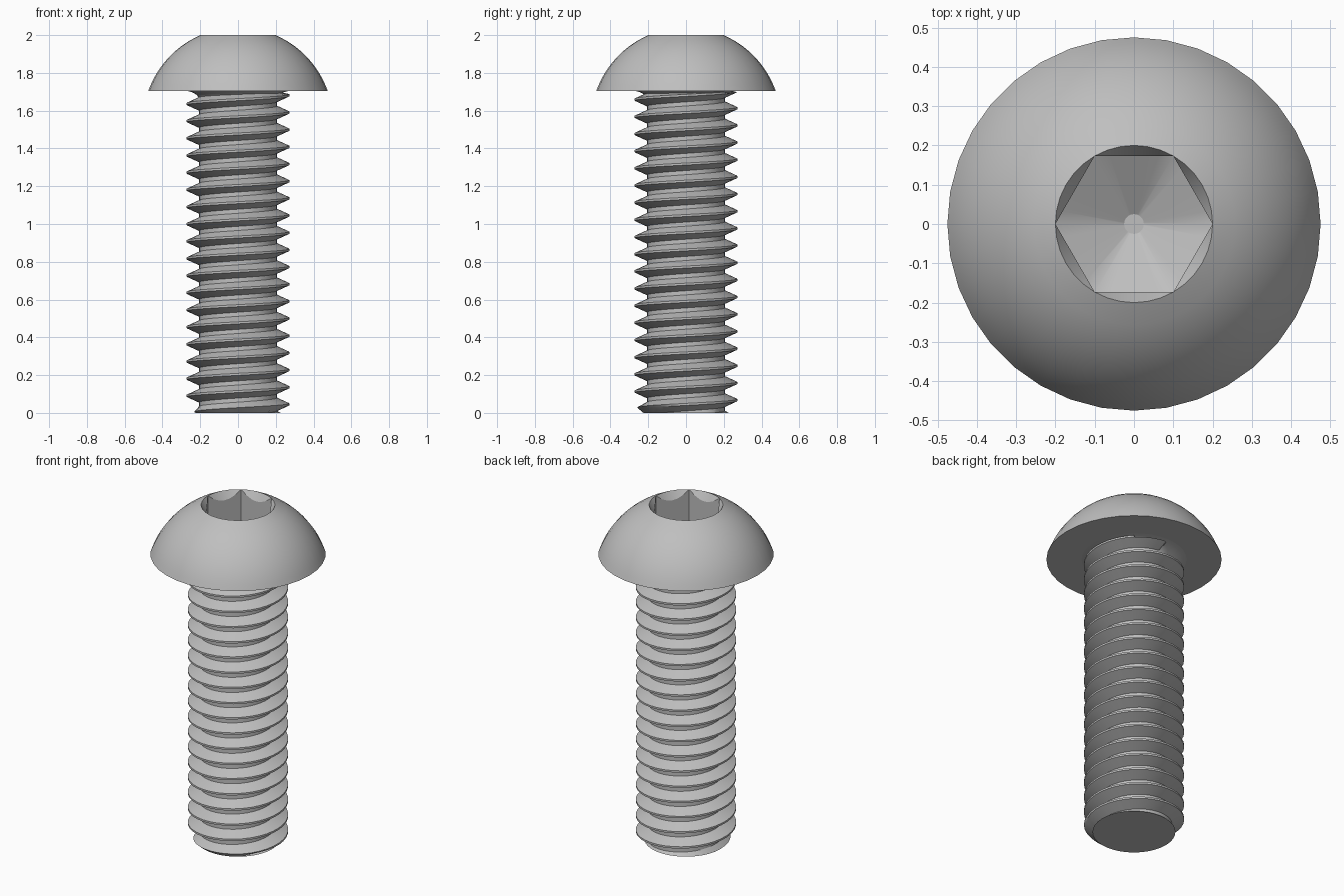
import bpy, bmesh
from math import sin, cos, pi, sqrt, radians

cube = bpy.data.objects.get("Cube")
if cube:
    bpy.data.objects.remove(cube)

steel = bpy.data.materials.new("grey steel")
steel.use_nodes = True
grey = (0.52, 0.52, 0.52, 1)
steel.diffuse_color = grey
steel.node_tree.nodes["Principled BSDF"].inputs["Base Color"].default_value = grey

SEGS = 36
HEAD_Z, TOP_Z = 1.705, 2.0
MAJOR, MINOR, PITCH = 0.272, 0.207, 0.0909
SOCKET_R = 0.2


def finish(bm, name):
    bmesh.ops.remove_doubles(bm, verts=bm.verts, dist=0.0002)
    bmesh.ops.recalc_face_normals(bm, faces=bm.faces)
    mesh = bpy.data.meshes.new(name)
    bm.to_mesh(mesh)
    bm.free()
    mesh.materials.append(steel)
    obj = bpy.data.objects.new(name, mesh)
    bpy.context.collection.objects.link(obj)
    bpy.ops.object.select_all(action='DESELECT')
    obj.select_set(True)
    bpy.context.view_layer.objects.active = obj
    bpy.ops.object.shade_smooth_by_angle(angle=radians(30))
    return obj


def loft(name, rings, cap_end=False):
    """Join rings, each a function from angle to (radius, height)."""
    bm = bmesh.new()
    rows = []
    for ring in rings:
        row = []
        for i in range(SEGS):
            a = 2 * pi * i / SEGS
            r, z = ring(a)
            row.append(bm.verts.new((r * cos(a), r * sin(a), z)))
        rows.append(row)
    for low, high in zip(rows, rows[1:]):
        for i in range(SEGS):
            j = (i + 1) % SEGS
            bm.faces.new((low[i], low[j], high[j], high[i]))
    if cap_end:
        bm.faces.new(rows[-1])
    return finish(bm, name)


def circle(r, z):
    return lambda a: (r, z)


def hex_radius(a):
    return SOCKET_R * cos(pi / 6) / cos(a % (pi / 3) - pi / 6)


# Domed head with countersunk hexagon socket and drill-point floor
centre_z, dome_r = 1.538, 0.503
rings = [circle(0.2, HEAD_Z), circle(0.475, HEAD_Z)]
for k in range(1, 10):
    z = HEAD_Z + (TOP_Z - HEAD_Z) * k / 10
    rings.append(circle(sqrt(dome_r ** 2 - (z - centre_z) ** 2), z))
rings += [
    circle(SOCKET_R, TOP_Z),
    lambda a: (hex_radius(a), TOP_Z - 1.73 * (SOCKET_R - hex_radius(a))),
    lambda a: (hex_radius(a), 1.81),
    circle(0.025, 1.72),
]
loft("domed_head", rings, cap_end=True)

# Fillet between the head and the shank
fillet = []
for k in range(7):
    a = pi / 2 * k / 6
    fillet.append(circle(0.285 - 0.08 * cos(a), HEAD_Z - 0.05 * (1 - sin(a))))
fillet = [circle(0.2, 1.64)] + fillet[:-1] + [circle(0.285, HEAD_Z)]
loft("neck_fillet", fillet)

# Right-handed threaded shank, trimmed at both ends and chamfered at the tip
profile = [(MINOR, -0.38), (MAJOR, -0.06), (MAJOR, 0.06), (MINOR, 0.38)]
tip_r, shank_top = 0.225, 1.7
turns = int(shank_top / PITCH) + 4
bm = bmesh.new()
strip = []
for i in range(turns * SEGS + 1):
    a = 2 * pi * i / SEGS
    row = []
    for r, offset in profile:
        z = 0.045 + PITCH * (i / SEGS - 2 + offset)
        r = min(r, tip_r + 1.2 * max(z, 0))
        if z <= 0:
            r, z = tip_r, 0
        elif z >= shank_top:
            r, z = MINOR, shank_top
        row.append(bm.verts.new((r * cos(a), r * sin(a), z)))
    strip.append(row)
for i in range(len(strip) - 1):
    b, c = strip[i], strip[i + 1]
    for k in range(3):
        bm.faces.new((b[k], c[k], c[k + 1], b[k + 1]))
    if i + SEGS + 1 < len(strip):
        up, up_next = strip[i + SEGS], strip[i + SEGS + 1]
        bm.faces.new((b[3], c[3], up_next[0], up[0]))
bmesh.ops.remove_doubles(bm, verts=bm.verts, dist=0.0002)
rim = [e for e in bm.edges if e.is_boundary and all(v.co.z < 0.001 for v in e.verts)]
bmesh.ops.holes_fill(bm, edges=rim, sides=0)
finish(bm, "threaded_shank")
